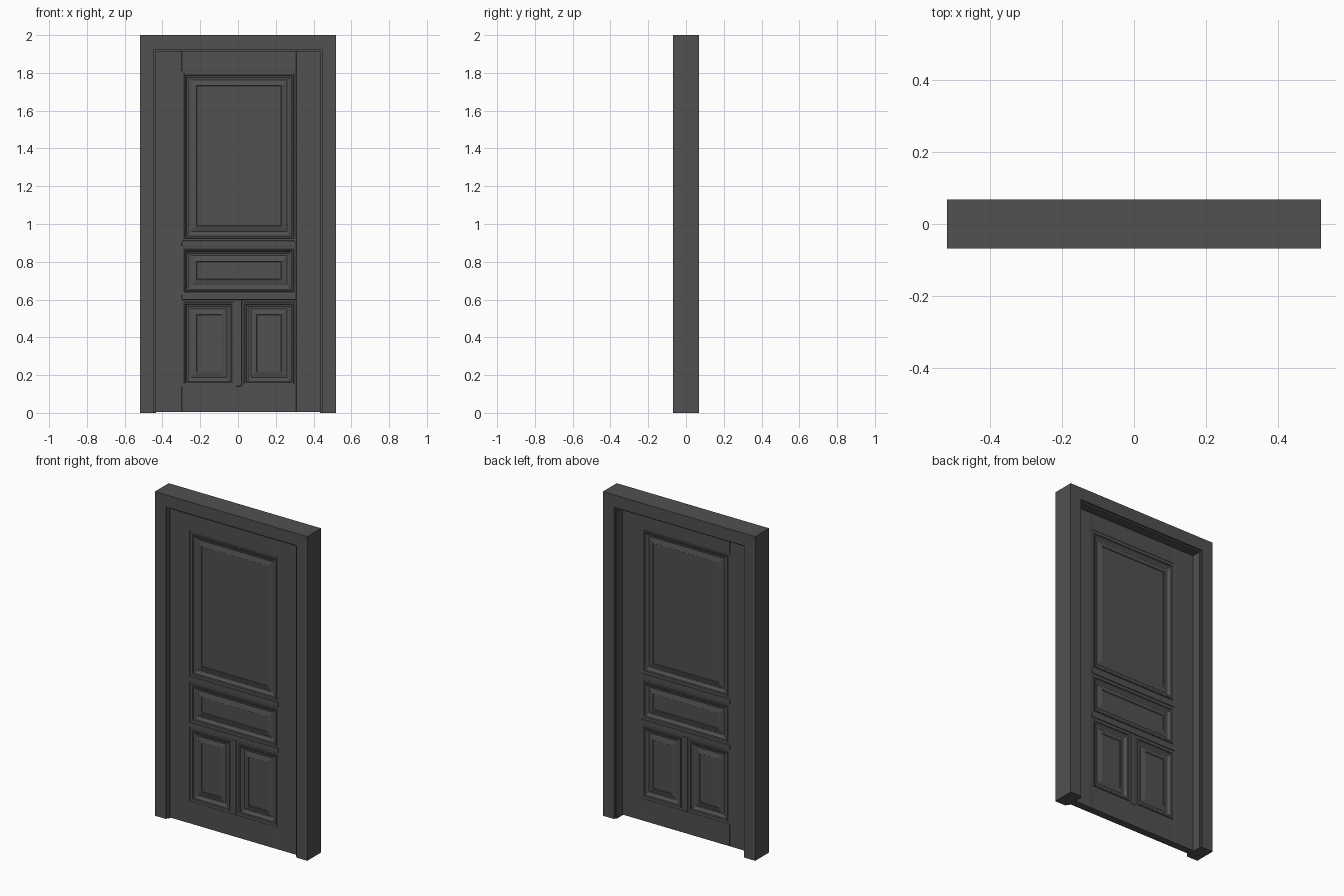
import bpy, bmesh

if "Cube" in bpy.data.objects:
    bpy.data.objects.remove(bpy.data.objects["Cube"])

W, H, D = 0.52, 2.0, 0.0675         # frame half width, height, half depth
Y0, T = -0.023, 0.023               # door leaf centre and half thickness
CX = 0.005                          # small sideways offset of the panel layout

# Dark painted finish
paint = bpy.data.materials.new("dark_paint")
paint.diffuse_color = (0.082, 0.082, 0.082, 1)
paint.use_nodes = True
paint.node_tree.nodes["Principled BSDF"].inputs["Base Color"].default_value = paint.diffuse_color


def finish(name, bm):
    bmesh.ops.recalc_face_normals(bm, faces=bm.faces)
    mesh = bpy.data.meshes.new(name)
    bm.to_mesh(mesh)
    bm.free()
    mesh.materials.append(paint)
    ob = bpy.data.objects.new(name, mesh)
    bpy.context.collection.objects.link(ob)
    return ob


def bridge(bm, a, b, closed=True):
    n = len(a)
    for i in range(n if closed else n - 1):
        j = (i + 1) % n
        bm.faces.new((a[i], a[j], b[j], b[i]))


def board(name, x0, x1, z0, z1, proud=0.0, bevel=0.0015):
    bm = bmesh.new()
    bmesh.ops.create_cube(bm, size=1)
    for v in bm.verts:
        v.co = ((x0 + x1) / 2 + v.co.x * (x1 - x0),
                Y0 + v.co.y * 2 * (T + proud),
                (z0 + z1) / 2 + v.co.z * (z1 - z0))
    ob = finish(name, bm)
    m = ob.modifiers.new("edge", "BEVEL")
    m.width, m.segments = bevel, 2
    return ob


# Panel profile: (distance in from the opening, depth below the leaf face)
PROFILE = [(0.0, 0.002), (0.012, 0.002), (0.014, -0.002), (0.021, -0.002),
           (0.025, 0.003), (0.032, 0.005), (0.038, 0.011), (0.048, 0.013),
           (0.050, 0.012), (0.074, 0.006), (0.078, 0.005), (0.080, 0.008)]


def panel(name, x0, x1, z0, z1):
    bm = bmesh.new()
    outer = []
    for side in (-1, 1):
        prev = None
        for o, d in PROFILE:
            y = Y0 + side * (T - d)
            ring = [bm.verts.new((x, y, z)) for x, z in
                    ((x0 + o, z0 + o), (x1 - o, z0 + o),
                     (x1 - o, z1 - o), (x0 + o, z1 - o))]
            if prev:
                bridge(bm, prev, ring)
            else:
                outer.append(ring)
            prev = ring
        bm.faces.new(prev)
    bridge(bm, outer[0], outer[1])
    return finish(name, bm)


# Frame: stepped jamb section swept up, across and down with mitred corners
section = [(0, -D), (0.075, -D), (0.075, -0.055), (0.086, -0.055),
           (0.086, 0.056), (0.077, 0.056), (0.077, D), (0, D)]
bm = bmesh.new()
stations = [[bm.verts.new((s * (W - w), y, H - w if top else 0))
             for w, y in section]
            for s, top in ((-1, 0), (-1, 1), (1, 1), (1, 0))]
for a, b in zip(stations, stations[1:]):
    bridge(bm, a, b)
bm.faces.new(stations[0])
bm.faces.new(stations[-1])
finish("door_frame", bm)

# Stiles and wide rails
L, R = CX - 0.303, CX + 0.303
Z0, Z1 = 0.004, 1.914
board("left_stile", -0.434, L, Z0, Z1)
board("right_stile", R, 0.434, Z0, Z1)
board("top_rail", L, R, 1.81, Z1)
board("bottom_rail", L, R, Z0, 0.14)

# Narrow rails and centre mullion
board("lock_rail", L, R, 0.88, 0.912, 0.003, 0.004)
board("lower_rail", L, R, 0.598, 0.628, 0.003, 0.004)
board("mullion", CX - 0.016, CX + 0.016, 0.14, 0.598, 0.002, 0.004)

# Raised panels
panel("upper_panel", L, R, 0.912, 1.81)
panel("middle_panel", L, R, 0.628, 0.88)
panel("lower_left_panel", L, CX - 0.016, 0.14, 0.598)
panel("lower_right_panel", CX + 0.016, R, 0.14, 0.598)
